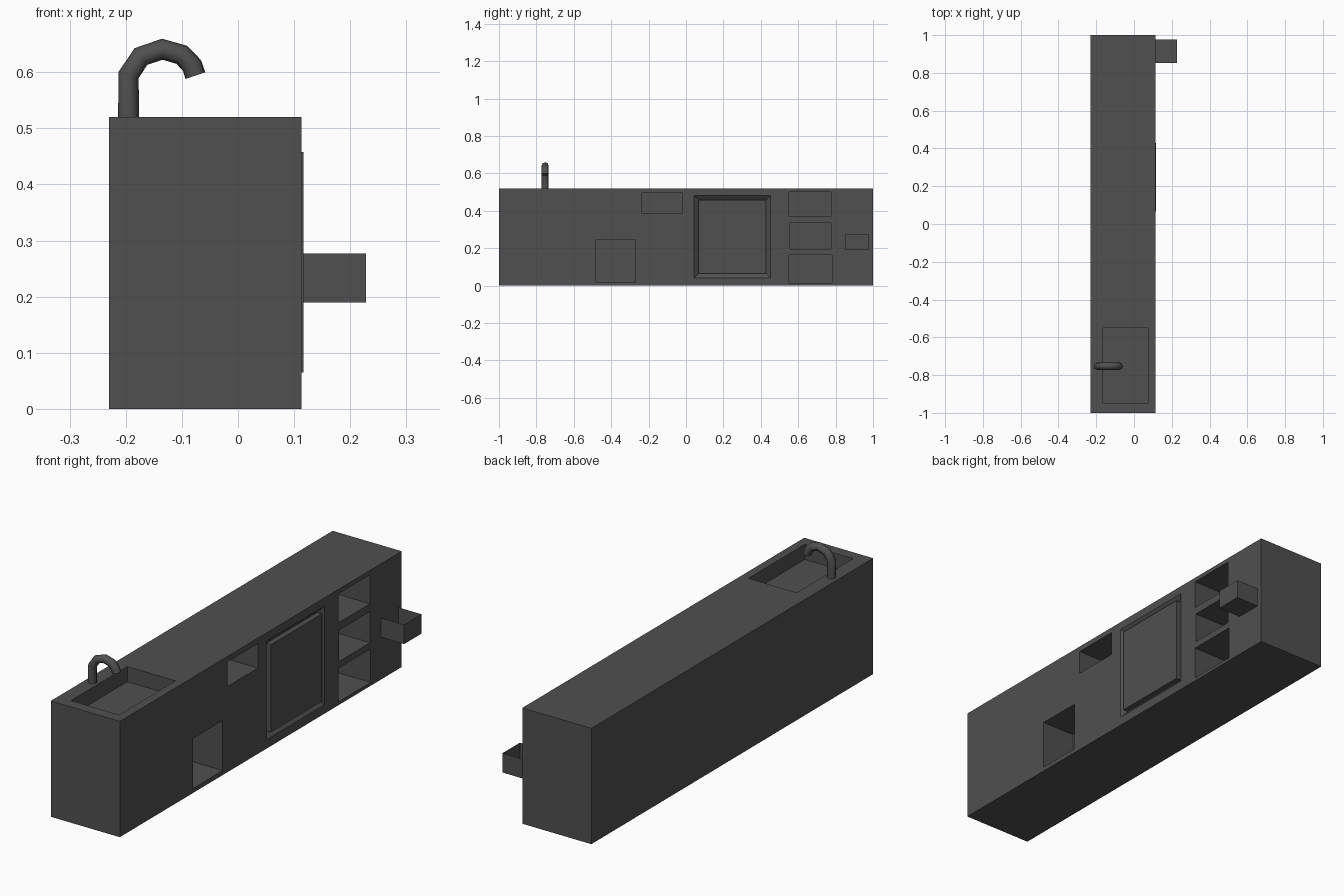
import bpy
import bmesh

# Remove the default cube
cube = bpy.data.objects.get("Cube")
if cube:
    bpy.data.objects.remove(cube, do_unlink=True)

# Single dark grey paint
grey = bpy.data.materials.new("dark grey")
grey.use_nodes = True
colour = (0.08, 0.08, 0.08, 1)
grey.diffuse_color = colour
grey.node_tree.nodes["Principled BSDF"].inputs["Base Color"].default_value = colour

FACE = 0.113   # working side of the counter
BACK = -0.23
TOP = 0.52


def box(name, x, y, z, flare=0, open_faces=()):
    """Box between limits; flare widens the +x end, open_faces lists normals to drop."""
    bm = bmesh.new()
    bmesh.ops.create_cube(bm, size=2)
    for v in bm.verts:
        grow = flare if v.co.x > 0 else 0
        sy, sz = v.co.y, v.co.z
        v.co.x = x[v.co.x > 0]
        v.co.y = y[sy > 0] + sy * grow
        v.co.z = z[sz > 0] + sz * grow
    bm.normal_update()
    drop = [f for f in bm.faces
            if any(f.normal.dot(n) > 0.9 for n in open_faces)]
    bmesh.ops.delete(bm, geom=drop, context="FACES")
    mesh = bpy.data.meshes.new(name)
    bm.to_mesh(mesh)
    bm.free()
    mesh.materials.append(grey)
    ob = bpy.data.objects.new(name, mesh)
    bpy.context.collection.objects.link(ob)
    return ob


def cut(target, cutter):
    """Subtract the cutter from the target and discard it."""
    cutter.hide_render = True
    mod = target.modifiers.new("recess", "BOOLEAN")
    mod.operation = "DIFFERENCE"
    mod.solver = "EXACT"
    mod.object = cutter
    bpy.context.view_layer.objects.active = target
    bpy.ops.object.modifier_apply(modifier=mod.name)
    bpy.data.objects.remove(cutter, do_unlink=True)


# Counter block
counter = box("counter", (BACK, FACE), (-1, 1), (0, TOP))

# Open compartments: y limits, z limits, depth
compartments = [
    ((0.55, 0.775), (0.37, 0.50), 0.2),
    ((0.555, 0.775), (0.195, 0.335), 0.2),
    ((0.55, 0.78), (0.015, 0.165), 0.2),
    ((-0.235, -0.02), (0.385, 0.495), 0.2),
    ((-0.48, -0.27), (0.02, 0.245), 0.166),
]
for y, z, depth in compartments:
    cut(counter, box("compartment_cutter", (FACE - depth, FACE + 0.05), y, z))

# Sink basin
cut(counter, box("sink_cutter", (-0.165, 0.075), (-0.95, -0.55), (TOP - 0.068, TOP + 0.05)))

# Sloped surround and raised oven door
door_y, door_z, groove = (0.067, 0.428), (0.065, 0.458), 0.02
cut(counter, box("surround_cutter", (FACE - groove, FACE + groove), door_y, door_z, flare=0.05))
box("oven_door", (FACE - groove, FACE + 0.004), door_y, door_z)

# Pulled-out drawer, thin sheet walls, open on top and against the counter
box("drawer", (FACE, 0.228), (0.853, 0.976), (0.19, 0.277),
    open_faces=[(0, 0, 1), (-1, 0, 0)])

# Curved tap
path = [(-0.195, TOP - 0.005), (-0.195, 0.595), (-0.173, 0.628), (-0.135, 0.641),
        (-0.1, 0.631), (-0.082, 0.612), (-0.076, 0.594)]
curve = bpy.data.curves.new("tap", "CURVE")
curve.dimensions = "3D"
curve.bevel_depth = 0.0187
curve.bevel_resolution = 2
curve.use_fill_caps = True
spline = curve.splines.new("POLY")
spline.points.add(len(path) - 1)
for p, (x, z) in zip(spline.points, path):
    p.co = (x, -0.753, z, 1)
curve.materials.append(grey)
tap = bpy.data.objects.new("tap", curve)
bpy.context.collection.objects.link(tap)
bpy.ops.object.select_all(action="DESELECT")
tap.select_set(True)
bpy.context.view_layer.objects.active = tap
bpy.ops.object.convert(target="MESH")
bpy.ops.object.shade_smooth_by_angle(angle=0.9)
